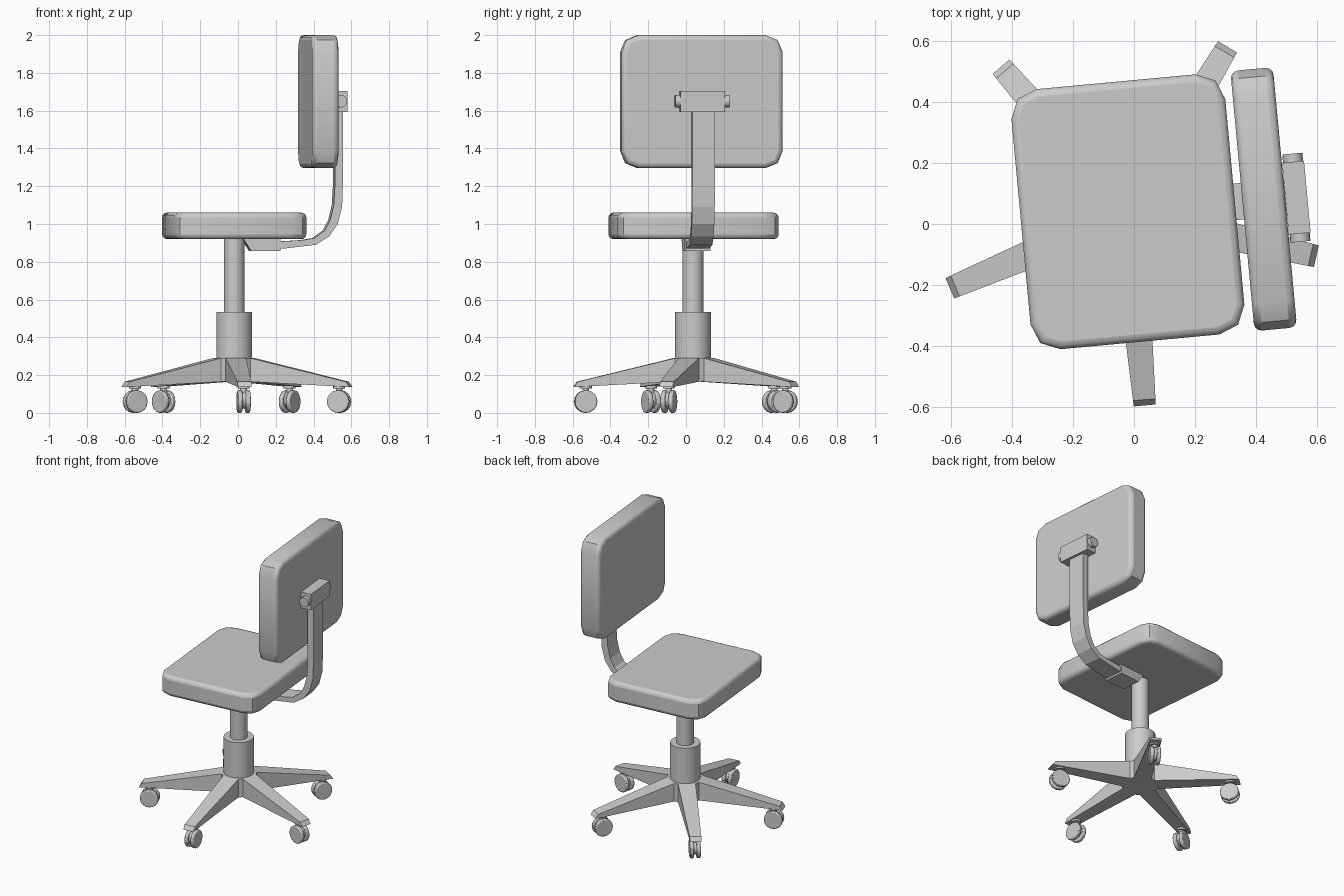
import bpy, bmesh
from math import radians, sin, cos, pi
from mathutils import Matrix, Vector

if "Cube" in bpy.data.objects:
    bpy.data.objects.remove(bpy.data.objects["Cube"])

T = Matrix.Translation
R = lambda deg, axis: Matrix.Rotation(radians(deg), 4, axis)
UPPER = T((-0.02, 0.04, 0)) @ R(5.3, 'Z')   # seat group is swivelled slightly
BASE = T((-0.02, 0.037, 0))


def finish(name, bm, mat, bevel=0, segs=2, smooth=None):
    bmesh.ops.recalc_face_normals(bm, faces=bm.faces)
    me = bpy.data.meshes.new(name)
    bm.to_mesh(me)
    bm.free()
    ob = bpy.data.objects.new(name, me)
    bpy.context.collection.objects.link(ob)
    ob.matrix_world = mat
    if bevel:
        m = ob.modifiers.new("bevel", 'BEVEL')
        m.width, m.segments = bevel, segs
        m.limit_method, m.angle_limit = 'ANGLE', radians(60)
    if smooth:
        bpy.ops.object.select_all(action='DESELECT')
        ob.select_set(True)
        bpy.context.view_layer.objects.active = ob
        bpy.ops.object.shade_smooth_by_angle(angle=radians(smooth))
    return ob


def prism(name, pts, depth, mat, **kw):
    """Extrude a 2D outline, centred along local z."""
    bm = bmesh.new()
    f = bm.faces.new([bm.verts.new((x, y, -depth / 2)) for x, y in pts])
    ext = bmesh.ops.extrude_face_region(bm, geom=[f])['geom']
    vs = [v for v in ext if isinstance(v, bmesh.types.BMVert)]
    bmesh.ops.translate(bm, verts=vs, vec=(0, 0, depth))
    return finish(name, bm, mat, **kw)


def cylinder(name, r, depth, mat, n=24, **kw):
    bm = bmesh.new()
    bmesh.ops.create_cone(bm, cap_ends=True, segments=n, radius1=r, radius2=r, depth=depth)
    return finish(name, bm, mat, **{'smooth': 40, **kw})


def box_pts(hx, hy):
    return [(-hx, -hy), (hx, -hy), (hx, hy), (-hx, hy)]


# Seat and backrest share one cushion outline with faceted round corners
HX, HY, RAD = 0.352, 0.428, 0.09
cushion = []
for i, (sx, sy) in enumerate([(1, 1), (-1, 1), (-1, -1), (1, -1)]):
    for k in range(3):
        a = i * pi / 2 + k * pi / 4
        cushion.append((sx * (HX - RAD) + RAD * cos(a), sy * (HY - RAD) + RAD * sin(a)))
soft = dict(bevel=0.025, segs=3, smooth=40)
prism("seat", cushion, 0.14, UPPER @ T((0, 0, 0.99)), **soft)
prism("backrest", cushion, 0.14, UPPER @ T((0.447, 0, 1.648)) @ R(90, 'Y'), **soft)

# Bent bar carrying the backrest
SIDE = UPPER @ R(90, 'X')
bar = [(0.2, 0.87), (0.26, 0.87), (0.43, 0.89), (0.50, 0.935), (0.545, 1.0), (0.568, 1.09),
       (0.572, 1.2), (0.572, 1.62), (0.53, 1.62), (0.53, 1.2), (0.524, 1.1),
       (0.505, 1.02), (0.475, 0.965), (0.42, 0.925), (0.36, 0.915), (0.2, 0.905)]
prism("back_support_bar", bar, 0.12, SIDE)
prism("seat_bracket", [(0.04, 0.925), (0.085, 0.857), (0.24, 0.857), (0.24, 0.925)], 0.135, SIDE)

# Clamp block with round knobs on both ends
prism("backrest_clamp", box_pts(0.036, 0.118), 0.11, UPPER @ T((0.554, -0.005, 1.648)))
cylinder("clamp_knobs", 0.033, 0.29, UPPER @ T((0.554, -0.005, 1.65)) @ R(90, 'X'), n=16)

# Gas column and hub sleeve
cylinder("column", 0.055, 0.5, BASE @ T((0, 0, 0.68)))
cylinder("hub_sleeve", 0.095, 0.33, BASE @ T((0, 0, 0.37)), n=32)

# Five-armed star base
ANGLES = [203 + 72 * i for i in range(5)]
bm = bmesh.new()
arms = []
for a in ANGLES:
    m = R(a, 'Z')
    P = lambda x, y, z: bm.verts.new(m @ Vector((x, y, z)))
    arms.append(dict(tr=P(0.1, -0.055, 0.29), tl=P(0.1, 0.055, 0.29),
                     br=P(0.1, -0.055, 0.165), bl=P(0.1, 0.055, 0.165),
                     etr=P(0.615, -0.037, 0.165), etl=P(0.615, 0.037, 0.165),
                     ebr=P(0.634, -0.036, 0.137), ebl=P(0.634, 0.036, 0.137)))
for i, A in enumerate(arms):
    for q in ("tr etr etl tl", "br bl ebl ebr", "tr br ebr etr", "tl etl ebl bl", "etr ebr ebl etl"):
        bm.faces.new([A[k] for k in q.split()])
    N = arms[(i + 1) % 5]
    bm.faces.new([A['tl'], A['bl'], N['br'], N['tr']])
bm.faces.new([v for A in arms for v in (A['tr'], A['tl'])])
bm.faces.new([v for A in arms for v in (A['br'], A['bl'])])
finish("star_base", bm, BASE)

# Twin-wheel casters
for i, a in enumerate(ANGLES):
    C = BASE @ R(a, 'Z') @ T((0.57, 0, 0))
    n = i + 1
    cylinder(f"caster_flange_{n}", 0.032, 0.014, C @ T((0, 0, 0.136)), n=12)
    cylinder(f"caster_stem_{n}", 0.018, 0.06, C @ T((0, 0, 0.115)), n=12)
    cylinder(f"caster_body_{n}", 0.045, 0.024, C @ T((0, 0, 0.068)) @ R(90, 'X'), n=16)
    for s, side in ((-1, "a"), (1, "b")):
        cylinder(f"caster_wheel_{n}{side}", 0.06, 0.025,
                 C @ T((0, s * 0.0215, 0.06)) @ R(90, 'X'), n=16, bevel=0.006, segs=2)
